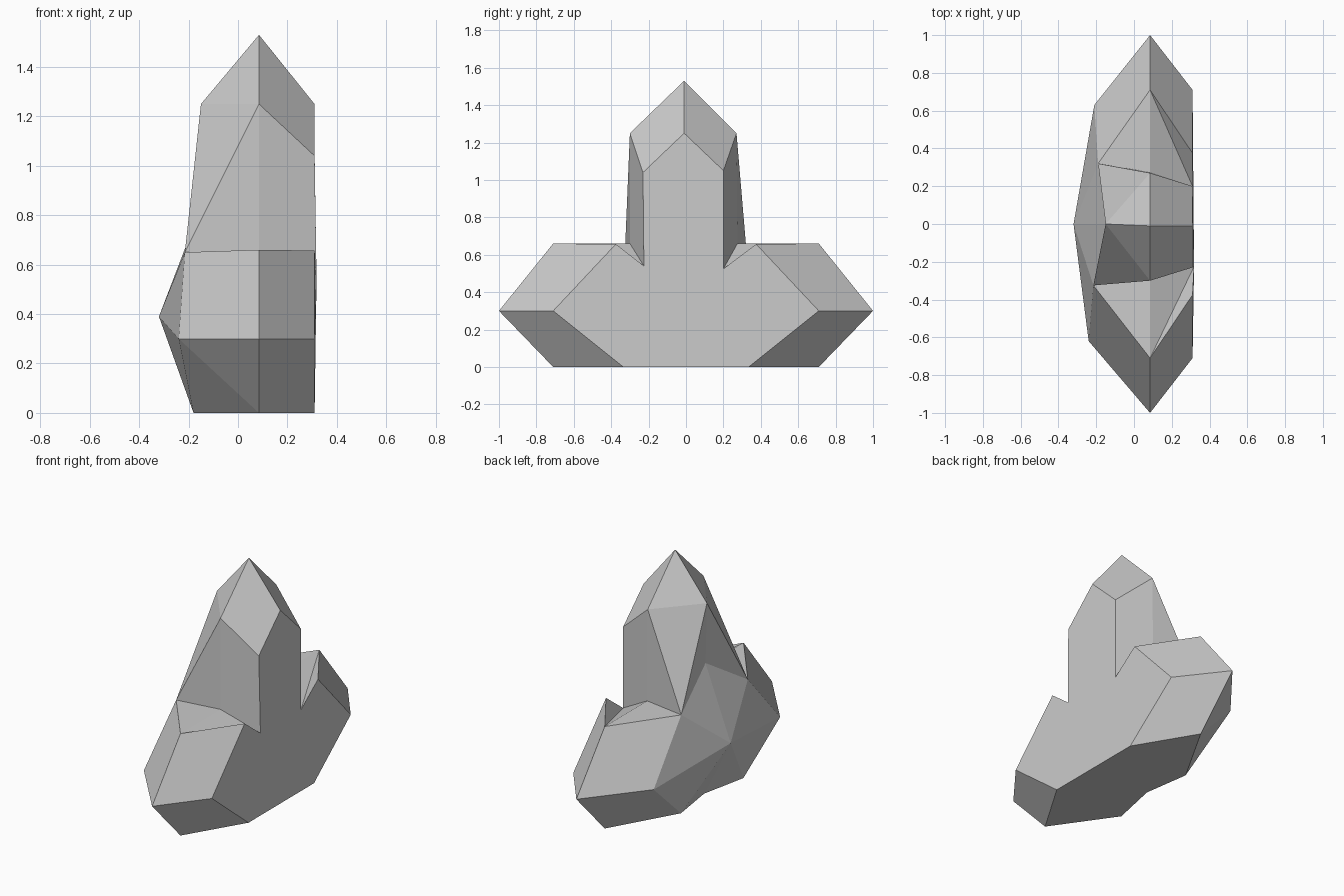
import bpy
import bmesh

cube = bpy.data.objects.get("Cube")
if cube:
    bpy.data.objects.remove(cube, do_unlink=True)

# One stone material
stone = bpy.data.materials.new("pale_grey_stone")
stone.use_nodes = True
colour = (0.6, 0.6, 0.6, 1.0)
stone.diffuse_color = colour
stone.node_tree.nodes["Principled BSDF"].inputs["Base Color"].default_value = colour

RIDGE, WALL = 0.085, 0.31   # x of the crystal ridges and of the flat wall side

# Corners on the middle line, shared by the front and back halves
shared = {
    "spike_tip": (RIDGE, -0.01, 1.53),
    "spike_left": (-0.15, 0, 1.25),
    "spike_wall": (WALL, -0.01, 1.25),
    "neck": (-0.14, 0, 0.86),
    "waist": (-0.32, 0, 0.39),
    "heel": (-0.115, -0.02, 0),
}

# Corners of one half: (x, distance from the middle, z)
half = {
    "spike_ridge": (RIDGE, 0.3, 1.25),
    "spike_corner": (WALL, 0.23, 1.04),
    "fork_left": (-0.215, 0.325, 0.65),
    "fork_ridge": (RIDGE, 0.3, 0.66),
    "fork_wall": (0.318, 0.225, 0.54),
    "shoulder_wall": (WALL, 0.375, 0.657),
    "shoulder_ridge": (RIDGE, 0.71, 0.66),
    "side_left": (-0.24, 0.62, 0.3),
    "side_wall": (WALL, 0.71, 0.3),
    "point": (RIDGE, 1, 0.3),
    "base_ridge": (RIDGE, 0.71, 0),
    "base_wall": (WALL, 0.335, 0),
    "base_left": (-0.18, 0.33, 0),
}

# The back half is a slightly uneven mirror of the front
back_changes = {
    "spike_ridge": (RIDGE, 0.27, 1.25),
    "spike_corner": (WALL, 0.2, 1.05),
    "fork_left": (-0.19, 0.32, 0.66),
    "fork_ridge": (RIDGE, 0.275, 0.66),
    "fork_wall": (WALL, 0.2, 0.525),
    "side_left": (-0.21, 0.63, 0.3),
    "base_left": (-0.16, 0.28, 0),
}

# Facets of one half
facets = [
    # upright spike
    "spike_tip spike_wall spike_corner spike_ridge",
    "spike_tip spike_ridge spike_left",
    "spike_left spike_ridge fork_left",
    "spike_ridge fork_ridge fork_left",
    "spike_ridge spike_corner fork_wall fork_ridge",
    # top of the lying crystal
    "fork_left fork_ridge shoulder_ridge",
    "fork_ridge fork_wall shoulder_ridge",
    "fork_wall shoulder_wall shoulder_ridge",
    # pointed end
    "point shoulder_ridge shoulder_wall side_wall",
    "point side_left fork_left shoulder_ridge",
    "point side_wall base_wall base_ridge",
    "point base_ridge side_left",
    "side_left base_ridge base_left",
    # hollowed left flank
    "spike_left fork_left neck",
    "neck fork_left waist",
    "fork_left side_left waist",
    "side_left base_left waist",
    "waist base_left heel",
]

bm = bmesh.new()
middle = {name: bm.verts.new(co) for name, co in shared.items()}


def add_half(corners, direction):
    """Add the facets of one half and return its named corners."""
    verts = dict(middle)
    for name, (x, y, z) in corners.items():
        verts[name] = bm.verts.new((x, direction * y, z))
    for facet in facets:
        bm.faces.new([verts[name] for name in facet.split()])
    return verts


front = add_half(half, -1)
back = add_half({**half, **back_changes}, 1)

# Flat wall side and underside span both halves
wall = "spike_corner fork_wall shoulder_wall side_wall base_wall".split()
base = "base_wall base_ridge base_left".split()
bm.faces.new([middle["spike_wall"]] + [front[n] for n in wall]
             + [back[n] for n in reversed(wall)])
bm.faces.new([front[n] for n in base] + [middle["heel"]]
             + [back[n] for n in reversed(base)])

bmesh.ops.recalc_face_normals(bm, faces=bm.faces[:])
mesh = bpy.data.meshes.new("crystal_cluster")
bm.to_mesh(mesh)
bm.free()
mesh.materials.append(stone)
crystal = bpy.data.objects.new("crystal_cluster", mesh)
bpy.context.collection.objects.link(crystal)
